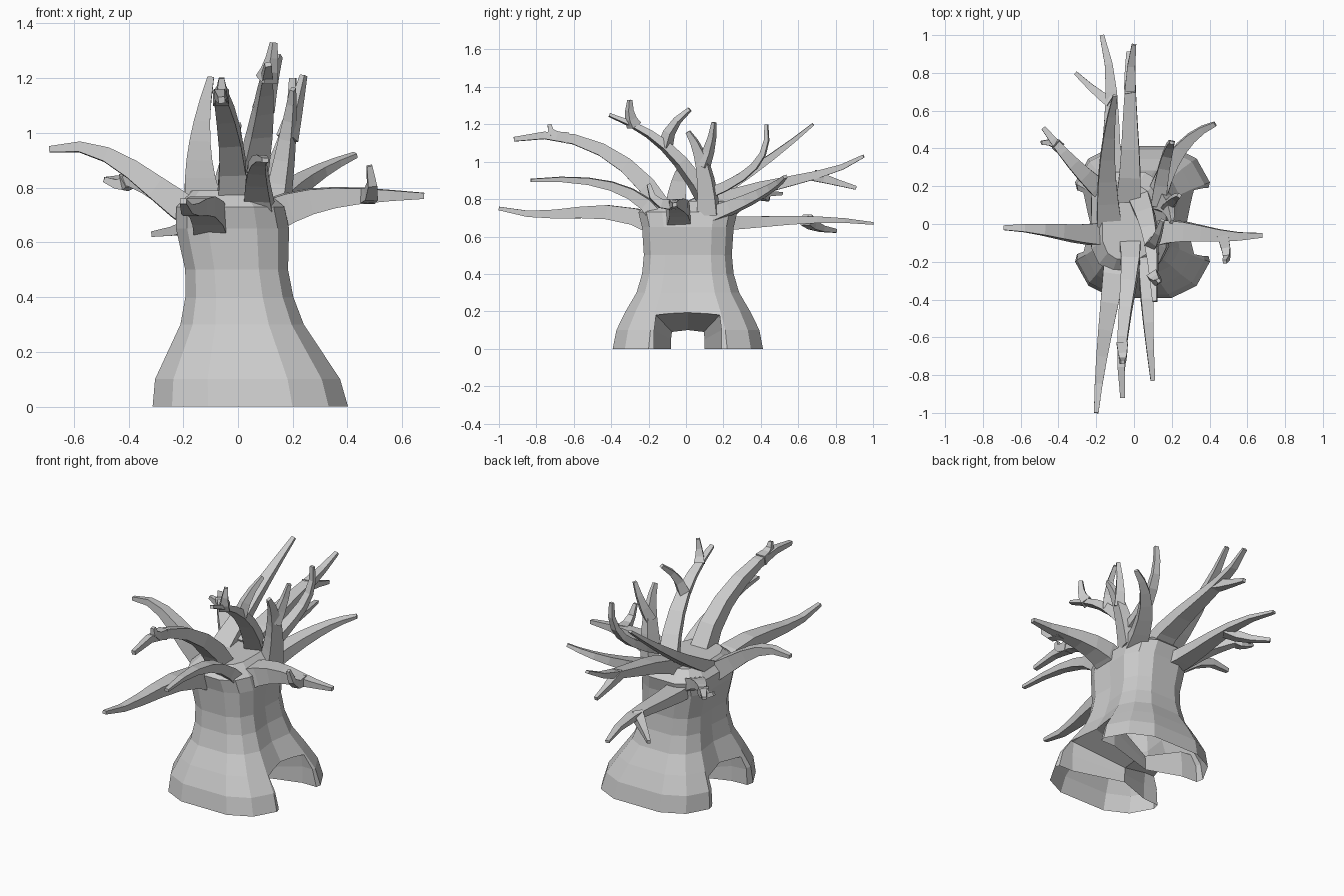
import bpy, bmesh, math
from mathutils import Vector

default = bpy.data.objects.get("Cube")
if default:
    bpy.data.objects.remove(default, do_unlink=True)

bark = bpy.data.materials.new("grey bark")
bark.use_nodes = True
bark.diffuse_color = (0.6, 0.6, 0.6, 1)
bark.node_tree.nodes["Principled BSDF"].inputs["Base Color"].default_value = bark.diffuse_color


def skin_rings(name, rings):
    """Flat-shaded closed shell through a list of equal point rings."""
    bm = bmesh.new()
    loops = [[bm.verts.new(point) for point in ring] for ring in rings]
    count = len(loops[0])
    for low, high in zip(loops, loops[1:]):
        for i in range(count):
            j = (i + 1) % count
            bm.faces.new((low[i], low[j], high[j], high[i]))
    bm.faces.new(loops[0][::-1])
    bm.faces.new(loops[-1])
    bmesh.ops.recalc_face_normals(bm, faces=bm.faces)
    mesh = bpy.data.meshes.new(name)
    bm.to_mesh(mesh)
    bm.free()
    mesh.materials.append(bark)
    obj = bpy.data.objects.new(name, mesh)
    bpy.context.collection.objects.link(obj)
    return obj


def point_on(points, t):
    """Smooth curve through evenly spaced points, with t running from zero to one."""
    last = len(points) - 1
    result = Vector()
    for i, point in enumerate(points):
        weight = 1
        for j in range(last + 1):
            if j != i:
                weight *= (t * last - j) / (i - j)
        result += Vector(point) * weight
    return result


def branch(name, *points, thick=0.065, tip=0.012, flat=0.7, steps=6):
    """Tapered four-sided limb; thick is half its width, flat scales its height."""
    path = [point_on(points, k / steps) for k in range(steps + 1)]
    side = None
    rings = []
    for k, centre in enumerate(path):
        along = (path[min(k + 1, steps)] - path[max(k - 1, 0)]).normalized()
        if side is None:
            side = along.cross(Vector((0, 0, 1)))
        side = (side - along * side.dot(along)).normalized()
        up = side.cross(along) * flat
        half = thick + (tip - thick) * k / steps
        corners = ((1, 1), (-1, 1), (-1, -1), (1, -1))
        rings.append([centre + (side * a + up * b) * half for a, b in corners])
    skin_rings(name, rings)
    return points


def twig(name, parent, t, *points):
    """Small side shoot that leaves its parent limb at t."""
    branch(name, point_on(parent, t), *points, thick=0.03, tip=0.01, flat=1, steps=3)


def trunk_ring(z, width, depth, sides=14):
    """Boxy lobed outline, pinched on both flanks and leaning slightly with height."""
    ring = []
    for i in range(sides):
        c, s = math.cos(math.tau * i / sides), math.sin(math.tau * i / sides)
        pinch = 1 - 0.2 * (1 - z) * (abs(s) < 0.1)
        x = math.copysign(abs(c) ** 0.6, c) * width * pinch
        y = math.copysign(abs(s) ** 0.8, s) * depth
        ring.append((x + 0.045 - z / 10, y + 0.01, z))
    return ring


# Trunk: flared foot, narrow waist, rounded crown (height, half width, half depth)
trunk = skin_rings("trunk", [trunk_ring(*level) for level in (
    (0, 0.38, 0.41), (0.1, 0.36, 0.39), (0.2, 0.3, 0.34), (0.3, 0.24, 0.28), (0.4, 0.21, 0.25),
    (0.5, 0.2, 0.24), (0.65, 0.22, 0.25), (0.73, 0.21, 0.27), (0.79, 0.14, 0.2))])

# Arched hollow through the foot, narrowest in the middle
half_arch = [(0.18, -0.1), (0.18, 0.1), (0.17, 0.18)]
arch = half_arch + [(0, 0.2)] + [(-y, z) for y, z in reversed(half_arch)]
hollow = skin_rings("hollow_cutter", [
    [(x, 0.01 + y * size, z * size) for y, z in arch]
    for x, size in ((-0.5, 1), (-0.2, 0.9), (0, 0.5), (0.3, 1), (0.5, 1))])
cut = trunk.modifiers.new("hollow", "BOOLEAN")
cut.operation = "DIFFERENCE"
cut.solver = "EXACT"
cut.object = hollow

# Keep the carved shell and open the soles of the feet
shell = bpy.data.meshes.new_from_object(trunk.evaluated_get(bpy.context.evaluated_depsgraph_get()))
trunk.modifiers.clear()
bpy.data.objects.remove(hollow, do_unlink=True)
bm = bmesh.new()
bm.from_mesh(shell)
soles = [face for face in bm.faces if max(v.co.z for v in face.verts) < 0.001]
bmesh.ops.delete(bm, geom=soles, context="FACES")
bm.to_mesh(shell)
bm.free()
trunk.data = shell

# Front limbs
branch("front_low_branch", (-0.09, -0.12, 0.64), (-0.13, -0.42, 0.73),
       (-0.17, -0.7, 0.72), (-0.2, -1, 0.75), flat=0.8)
limb = branch("front_high_branch", (-0.02, -0.13, 0.75), (-0.03, -0.32, 0.98),
              (-0.06, -0.6, 1.12), (-0.06, -0.92, 1.12), thick=0.055, flat=1)
twig("front_high_twig", limb, 0.7, (-0.06, -0.71, 1.15), (-0.06, -0.73, 1.2))
branch("front_left_branch", (0.08, -0.15, 0.7), (0.07, -0.4, 0.87),
       (0.1, -0.83, 0.9), thick=0.055)

# Side limbs
branch("right_branch", (-0.12, -0.05, 0.68), (-0.3, -0.05, 0.8),
       (-0.48, -0.03, 0.92), (-0.69, -0.02, 0.94), flat=0.9)
limb = branch("left_branch", (0.1, -0.05, 0.69), (0.27, -0.04, 0.75),
              (0.45, -0.06, 0.77), (0.68, -0.06, 0.77), thick=0.07, flat=0.9)
twig("left_twig", limb, 0.7, (0.49, -0.16, 0.79), (0.48, -0.2, 0.88))
limb = branch("right_back_branch", (-0.14, 0.15, 0.68), (-0.32, 0.32, 0.8),
              (-0.48, 0.51, 0.83), thick=0.055)
twig("right_back_twig", limb, 0.75, (-0.43, 0.43, 0.81), (-0.49, 0.43, 0.83))
branch("left_back_branch", (0.12, 0.15, 0.72), (0.25, 0.4, 0.83), (0.43, 0.53, 0.92), thick=0.055)

# Back limbs
limb = branch("back_low_branch", (-0.1, 0.15, 0.67), (-0.12, 0.42, 0.68),
              (-0.12, 0.7, 0.69), (-0.17, 1, 0.67), flat=0.6)
twig("back_low_twig", limb, 0.6, (-0.2, 0.7, 0.65), (-0.31, 0.8, 0.63))
limb = branch("back_middle_branch", (-0.03, 0.13, 0.76), (-0.02, 0.4, 0.86),
              (-0.02, 0.7, 0.93), (0, 0.95, 1.03))
twig("back_middle_twig", limb, 0.65, (-0.03, 0.77, 0.9), (-0.03, 0.91, 0.86))
branch("back_high_branch", (-0.13, 0, 0.74), (-0.14, 0.35, 0.95), (-0.1, 0.68, 1.2), flat=0.6)

# Upright limbs of the crown
limb = branch("crown_branch", (0.03, 0.13, 0.76), (0.08, -0.03, 1),
              (0.1, -0.2, 1.15), (0.11, -0.41, 1.25), thick=0.055)
twig("crown_front_twig", limb, 0.8, (0.12, -0.3, 1.25), (0.13, -0.3, 1.33))
twig("crown_back_twig", limb, 0.5, (0.12, -0.07, 1.19), (0.15, 0.02, 1.28))
limb = branch("left_upright_branch", (0.14, 0.12, 0.72), (0.18, 0.09, 0.98), (0.2, 0.01, 1.16), thick=0.055)
twig("left_upright_twig", limb, 0.5, (0.21, 0.13, 1.09), (0.24, 0.15, 1.21))
branch("left_curved_branch", (0.13, 0.1, 0.82), (0.16, 0.3, 0.92),
       (0.19, 0.41, 1.04), (0.2, 0.43, 1.2), thick=0.04)
